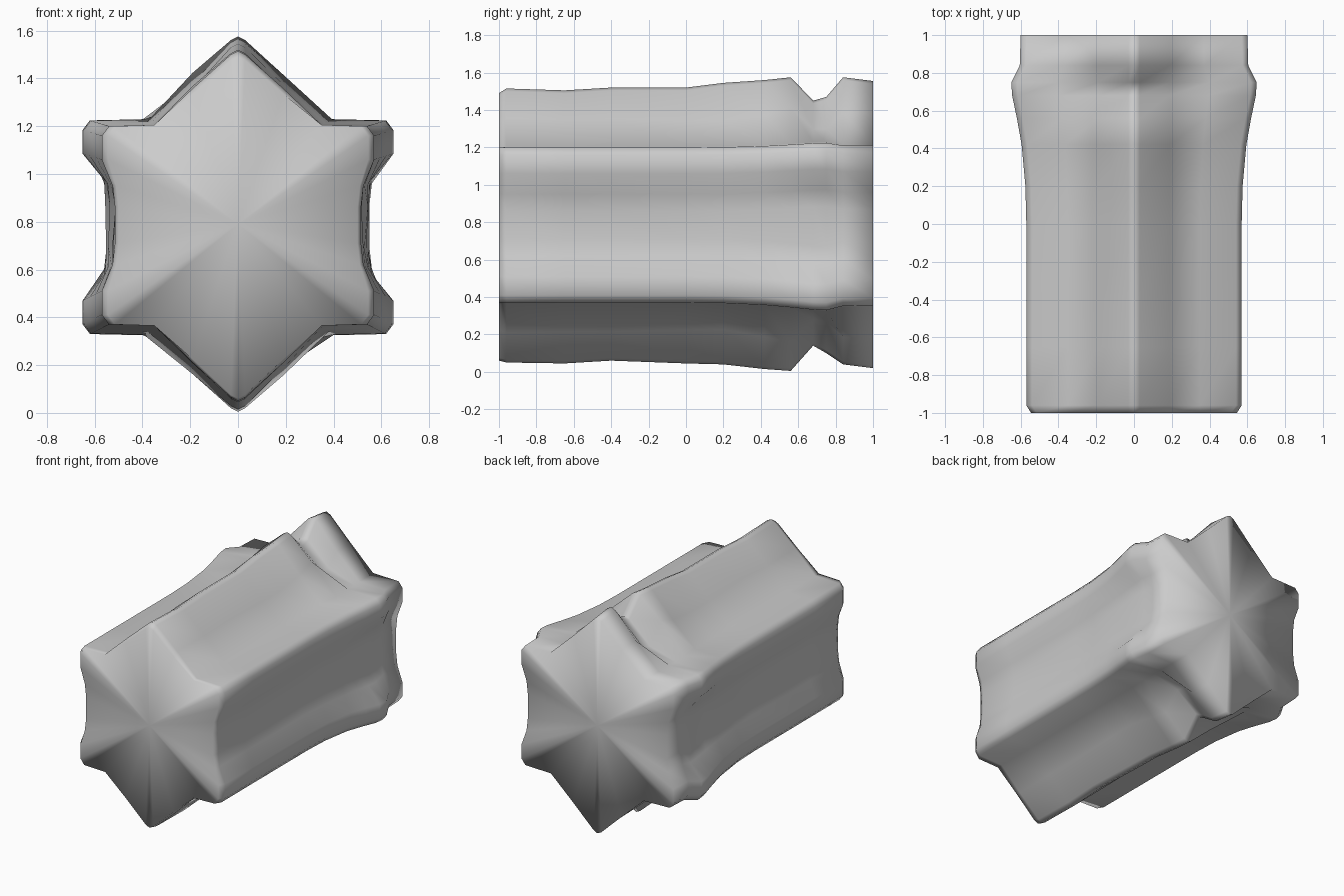
import bpy, bmesh, random

random.seed(4)
cube = bpy.data.objects.get("Cube")
if cube:
    bpy.data.objects.remove(cube)

# Single plain grey material
grey = bpy.data.materials.new("plain grey")
grey.use_nodes = True
colour = (0.6, 0.6, 0.6, 1)
grey.diffuse_color = colour
grey.node_tree.nodes["Principled BSDF"].inputs["Base Color"].default_value = colour

# Stations along the beam: y, ridge height, keel height, rail reach, waist reach, roof sink
STATIONS = [
    (-1.0, 1.49, .06, .545, .51, .01),
    (-.96, 1.515, .05, .57, .525, 0),
    (-.65, 1.505, .045, .57, .525, .01),
    (-.4, 1.52, .06, .57, .525, 0),
    (0, 1.52, .045, .57, .52, .01),
    (.2, 1.545, .04, .575, .53, .02),
    (.42, 1.56, .015, .595, .545, 0),
    (.56, 1.575, .005, .62, .55, -.02),
    (.68, 1.45, .14, .645, .555, .05),
    (.75, 1.47, .10, .65, .56, .05),
    (.84, 1.575, .04, .605, .56, 0),
    (1.0, 1.555, .02, .6, .56, 0),
]


def half_profile(ridge, keel, rail, waist, sink, rough):
    """Half of the section from the ridge down to the keel, on the +x side."""
    swell = max(0, rail - .57)

    def quarter(tip, shelf, sign):
        # sign is +1 for the upper quarter, -1 for the lower one
        middle = (tip + shelf) / 2 - sign * (sink + rough())
        valley = .35 + swell * .6
        return [
            (.03, tip - sign * .015),
            (.19, middle),
            (valley, shelf + sign * .005),
            (rail - .03, shelf),
            (rail, shelf - sign * .04),
            (rail, shelf - sign * .14),
            (waist, shelf - sign * .25),
            (waist - .01 + rough(), shelf - sign * .34),
        ]

    upper = quarter(ridge, 1.2 + swell * .3, 1)
    lower = quarter(keel, .37 - swell * .5, -1)
    return upper + lower[::-1]


def build_beam():
    bm = bmesh.new()
    rings = []
    for y, ridge, keel, rail, waist, sink in STATIONS:
        inner = abs(y) < .9

        def rough():
            return random.uniform(-.012, .012) if inner else 0

        right = half_profile(ridge, keel, rail, waist, sink, rough)
        left = half_profile(ridge, keel, rail, waist, sink, rough)
        outline = [(0, ridge)] + right + [(0, keel)]
        outline += [(-x, z) for x, z in reversed(left)]
        rings.append([bm.verts.new((x, y, z)) for x, z in outline])

    # Long sides
    count = len(rings[0])
    for a, b in zip(rings, rings[1:]):
        for i in range(count):
            j = (i + 1) % count
            bm.faces.new((a[i], a[j], b[j], b[i]))

    # End caps fan out from a centre point
    for ring, y in ((rings[0], -1), (rings[-1], 1)):
        centre = bm.verts.new((0, y, .79))
        for i in range(count):
            bm.faces.new((centre, ring[i], ring[(i + 1) % count]))

    bmesh.ops.recalc_face_normals(bm, faces=bm.faces)
    for face in bm.faces:
        face.smooth = True
    mesh = bpy.data.meshes.new("ridged_beam")
    bm.to_mesh(mesh)
    bm.free()
    mesh.materials.append(grey)
    beam = bpy.data.objects.new("ridged_beam", mesh)
    bpy.context.collection.objects.link(beam)


build_beam()
